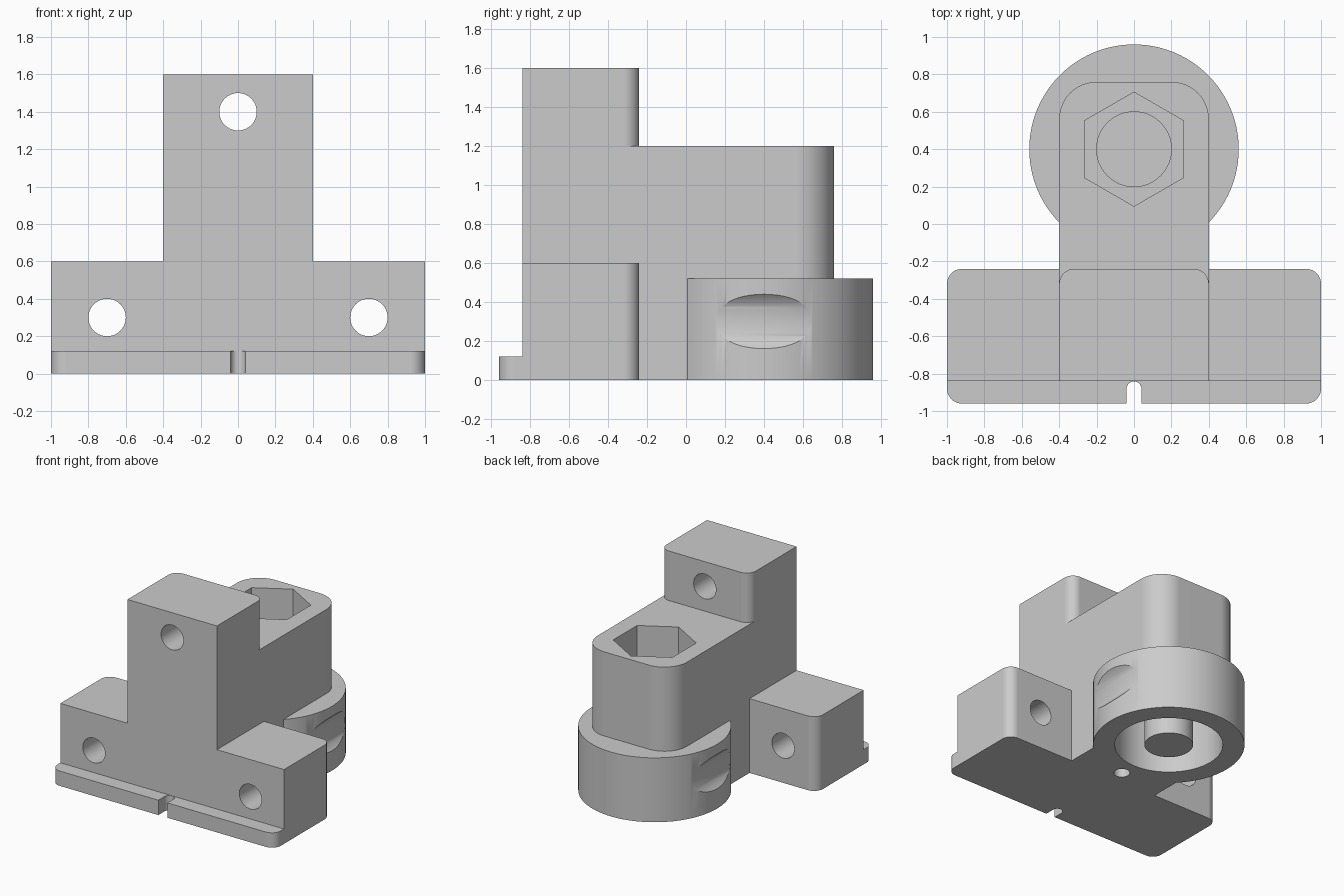
import bpy, bmesh, math
from mathutils import Matrix, Vector

cube = bpy.data.objects.get("Cube")
if cube:
    bpy.data.objects.remove(cube, do_unlink=True)

grey = bpy.data.materials.new("light grey plastic")
grey.use_nodes = True
grey.diffuse_color = (0.6, 0.6, 0.6, 1)
grey.node_tree.nodes["Principled BSDF"].inputs["Base Color"].default_value = (0.6, 0.6, 0.6, 1)


def outline(x, y0, y1, front_r=0, back_r=0, steps=12):
    """Symmetric plan rectangle with rounded front and back corners."""
    pts = []
    corners = [(x, y0, front_r, 270), (x, y1, back_r, 0),
               (-x, y1, back_r, 90), (-x, y0, front_r, 180)]
    for cx, cy, r, start in corners:
        if not r:
            pts.append((cx, cy))
            continue
        mx = cx - math.copysign(r, cx)
        my = cy + r if cy == y0 else cy - r
        for i in range(steps + 1):
            a = math.radians(start + 90 * i / steps)
            pts.append((mx + r * math.cos(a), my + r * math.sin(a)))
    return pts


def finish(name, bm):
    bmesh.ops.recalc_face_normals(bm, faces=bm.faces)
    mesh = bpy.data.meshes.new(name)
    bm.to_mesh(mesh)
    bm.free()
    mesh.materials.append(grey)
    obj = bpy.data.objects.new(name, mesh)
    bpy.context.collection.objects.link(obj)
    return obj


def prism(name, pts, z0, z1):
    bm = bmesh.new()
    face = bm.faces.new([bm.verts.new((x, y, z0)) for x, y in pts])
    top = bmesh.ops.extrude_face_region(bm, geom=[face])["geom"]
    bmesh.ops.translate(bm, vec=(0, 0, z1 - z0),
                        verts=[v for v in top if isinstance(v, bmesh.types.BMVert)])
    return finish(name, bm)


def rod(name, r, start, end, sides=64):
    """Round or polygonal bar between two points."""
    a, b = Vector(start), Vector(end)
    turn = (b - a).to_track_quat('Z', 'Y').to_matrix().to_4x4()
    bm = bmesh.new()
    bmesh.ops.create_cone(bm, cap_ends=True, segments=sides, radius1=r, radius2=r,
                          depth=(b - a).length,
                          matrix=Matrix.Translation((a + b) / 2) @ turn)
    return finish(name, bm)


def combine(body, tool, operation):
    mod = body.modifiers.new(operation, 'BOOLEAN')
    mod.operation, mod.object, mod.solver = operation, tool, 'EXACT'
    bpy.context.view_layer.objects.active = body
    bpy.ops.object.modifier_apply(modifier=mod.name)
    bpy.data.objects.remove(tool, do_unlink=True)


# Wide base with a stepped front lip
body = prism("mounting_bracket", outline(1, -0.96, -0.24, 0.08, 0.08), 0, 0.6)
combine(body, prism("lip_step", outline(1.2, -1.2, -0.84), 0.12, 1), 'DIFFERENCE')

# Tower, rear arm and round foot
combine(body, prism("tower", outline(0.4, -0.84, -0.24, 0, 0.08), 0.3, 1.6), 'UNION')
combine(body, prism("arm", outline(0.4, -0.5, 0.76, 0, 0.2), 0, 1.2), 'UNION')
combine(body, rod("round_foot", 0.56, (0, 0.4, 0), (0, 0.4, 0.52), 96), 'UNION')

# Screw holes from front to back
for x, z in [(-0.7, 0.3), (0.7, 0.3), (0, 1.4)]:
    combine(body, rod("screw_hole", 0.1, (x, -1.2, z), (x, 0, z), 48), 'DIFFERENCE')

# Centre notch in the lip
combine(body, prism("notch", outline(0.04, -1.1, -0.842, 0, 0.0399), -0.1, 0.2), 'DIFFERENCE')

# Finger grooves on both sides of the foot
for x in (-0.703, 0.703):
    combine(body, rod("grip_groove", 0.2, (x, 0, 0.3), (x, 0.8, 0.3)), 'DIFFERENCE')

# Hexagonal nut pocket with a bolt recess below
hexagon = [(0.305 * math.sin(math.tau * i / 6), 0.4 + 0.305 * math.cos(math.tau * i / 6))
           for i in range(6)]
combine(body, prism("nut_pocket", hexagon, 0.8, 1.3), 'DIFFERENCE')
combine(body, rod("bolt_recess", 0.2, (0, 0.4, 0.54), (0, 0.4, 0.9)), 'DIFFERENCE')

# Underside: ring cavity around a centre post, and a pin hole
combine(body, rod("foot_cavity", 0.4, (0, 0.4, -0.1), (0, 0.4, 0.5)), 'DIFFERENCE')
combine(body, rod("centre_post", 0.18, (0, 0.4, 0), (0, 0.4, 0.52)), 'UNION')
combine(body, rod("pin_hole", 0.06, (0, -0.14, -0.1), (0, -0.14, 0.4), 32), 'DIFFERENCE')

# Smooth curves with crisp edges
bpy.ops.object.select_all(action='DESELECT')
body.select_set(True)
bpy.context.view_layer.objects.active = body
bpy.ops.object.shade_smooth_by_angle(angle=math.radians(30))
weighted = body.modifiers.new("even_shading", 'WEIGHTED_NORMAL')
weighted.keep_sharp = True
